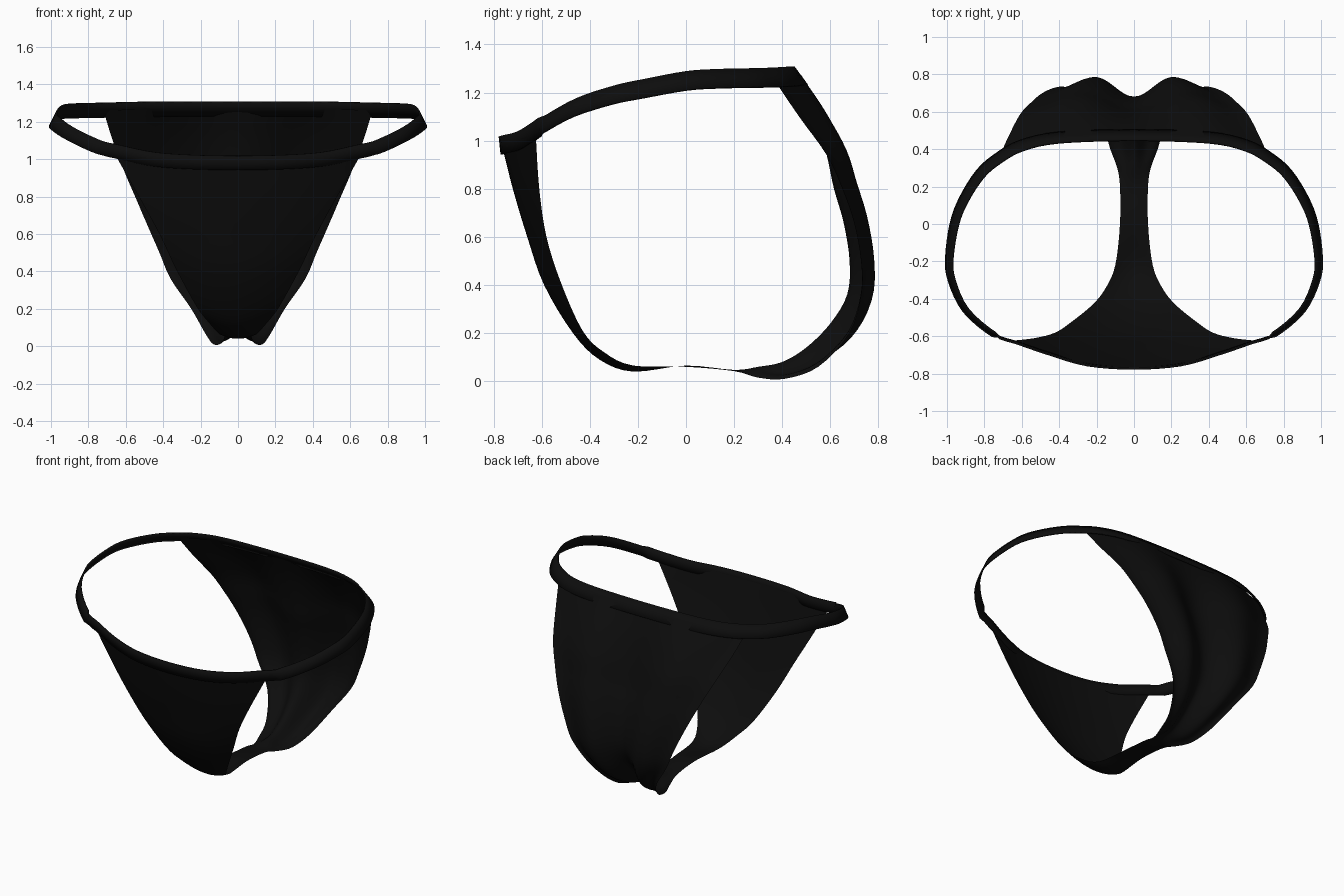
import bpy, math
from mathutils import Vector

if "Cube" in bpy.data.objects:
    bpy.data.objects.remove(bpy.data.objects["Cube"])

fabric = bpy.data.materials.new("black fabric")
fabric.diffuse_color = (0.004, 0.004, 0.004, 1)
fabric.use_nodes = True
fabric.node_tree.nodes["Principled BSDF"].inputs["Base Color"].default_value = fabric.diffuse_color


def smooth_path(points, steps):
    """Catmull-Rom samples through the given points."""
    pts = [Vector(p) for p in points]
    pts = [2 * pts[0] - pts[1]] + pts + [2 * pts[-1] - pts[-2]]
    out = []
    for a, b, c, d in zip(pts, pts[1:], pts[2:], pts[3:]):
        for i in range(steps):
            t = i / steps
            out.append(0.5 * (2 * b + (c - a) * t + (2 * a - 5 * b + 4 * c - d) * t * t
                              + (3 * b - a - 3 * c + d) * t ** 3))
    return out + [pts[-2]]


def grid_object(name, rows, closed=False):
    """Skin rows of points into a smooth sheet."""
    n = len(rows[0])
    verts = [p for row in rows for p in row]
    faces = []
    for r in range(len(rows) if closed else len(rows) - 1):
        s = (r + 1) % len(rows)
        for c in range(n - 1):
            faces.append((r * n + c, s * n + c, s * n + c + 1, r * n + c + 1))
    mesh = bpy.data.meshes.new(name)
    mesh.from_pydata(verts, [], faces)
    mesh.materials.append(fabric)
    mesh.polygons.foreach_set("use_smooth", [True] * len(faces))
    obj = bpy.data.objects.new(name, mesh)
    bpy.context.collection.objects.link(obj)
    return obj


# Stations: centre y, centre z, edge x, edge y, edge z, bulge
front = [
    (-.765, .98, .66, -.625, 1.03, 0),
    (-.72, .80, .53, -.61, .80, 0),
    (-.66, .60, .42, -.58, .60, 0),
    (-.59, .40, .33, -.52, .41, 0),
    (-.47, .20, .22, -.43, .21, 0),
    (-.36, .09, .15, -.34, .12, 0),
    (-.22, .04, .10, -.22, .065, 0),
    (0, .065, .075, 0, .06, 0),
]
back = [
    (.20, .047, .075, .20, .042, 0),
    (.30, .06, .09, .30, .015, .005),
    (.40, .08, .13, .41, .01, .03),
    (.50, .14, .17, .55, .06, .05),
    (.60, .24, .25, .68, .20, .08),
    (.67, .36, .36, .73, .36, .09),
    (.68, .50, .42, .73, .50, .09),
    (.655, .66, .49, .70, .66, .09),
    (.615, .80, .55, .65, .80, .09),
    (.585, .94, .61, .585, .94, .085),
    (.54, 1.10, .67, .47, 1.10, .06),
    (.475, 1.265, .72, .36, 1.262, .025),
]


def panel_rows(stations, columns=28):
    rows = []
    for i, s in enumerate(stations):
        cy, cz, ex, ey, ez, bulge = s
        a, b = stations[max(i - 1, 0)], stations[min(i + 1, len(stations) - 1)]
        along = Vector((b[0] - a[0], b[1] - a[1])).normalized()
        row = []
        for c in range(columns + 1):
            u = 2 * c / columns - 1
            push = bulge * math.sin(math.pi * u) ** 2
            row.append((ex * u,
                        cy + (ey - cy) * u * u + push * along.y,
                        cz + (ez - cz) * u * u - push * along.x))
        rows.append([Vector(p) for p in reversed(row)])
    return rows


# Front panel and seat panel meet at the narrow gusset
STEPS = 4
rows = panel_rows(smooth_path(front + back, STEPS))
seam = (len(front) - 1) * STEPS
grid_object("front_panel", rows[:seam + 1])
grid_object("seat_panel", rows[seam:])

# Waistband: half path from front centre to back centre, mirrored
half = [(0, -.77, .98), (.25, -.752, .985), (.45, -.695, 1.0), (.62, -.637, 1.035),
        (.75, -.59, 1.067), (.90, -.46, 1.138), (.975, -.30, 1.19), (.987, -.18, 1.215),
        (.96, 0, 1.248), (.91, .13, 1.257), (.82, .27, 1.26), (.72, .355, 1.262),
        (.60, .42, 1.265), (.40, .462, 1.268), (0, .475, 1.268)]
loop = half + [(-x, y, z) for x, y, z in half[-2:0:-1]]
wrapped = loop[-2:] + loop + loop[:3]
path = smooth_path(wrapped, 4)[8:8 + len(loop) * 4]
band = []
for i, p in enumerate(path):
    d = path[(i + 1) % len(path)] - path[i - 1]
    out = Vector((d.y, -d.x, 0)).normalized()
    tilt = 0.012 + 0.016 * min(max((p.y + .6) / 1.0, 0), 1) - 0.016 * (p.y < -.6)
    lean = out * tilt + Vector((0, 0, -.038))
    band.append([p - lean, p, p + lean])
waistband = grid_object("waistband", band, closed=True)
solid = waistband.modifiers.new("thickness", 'SOLIDIFY')
solid.thickness = 0.01
solid.offset = 0
